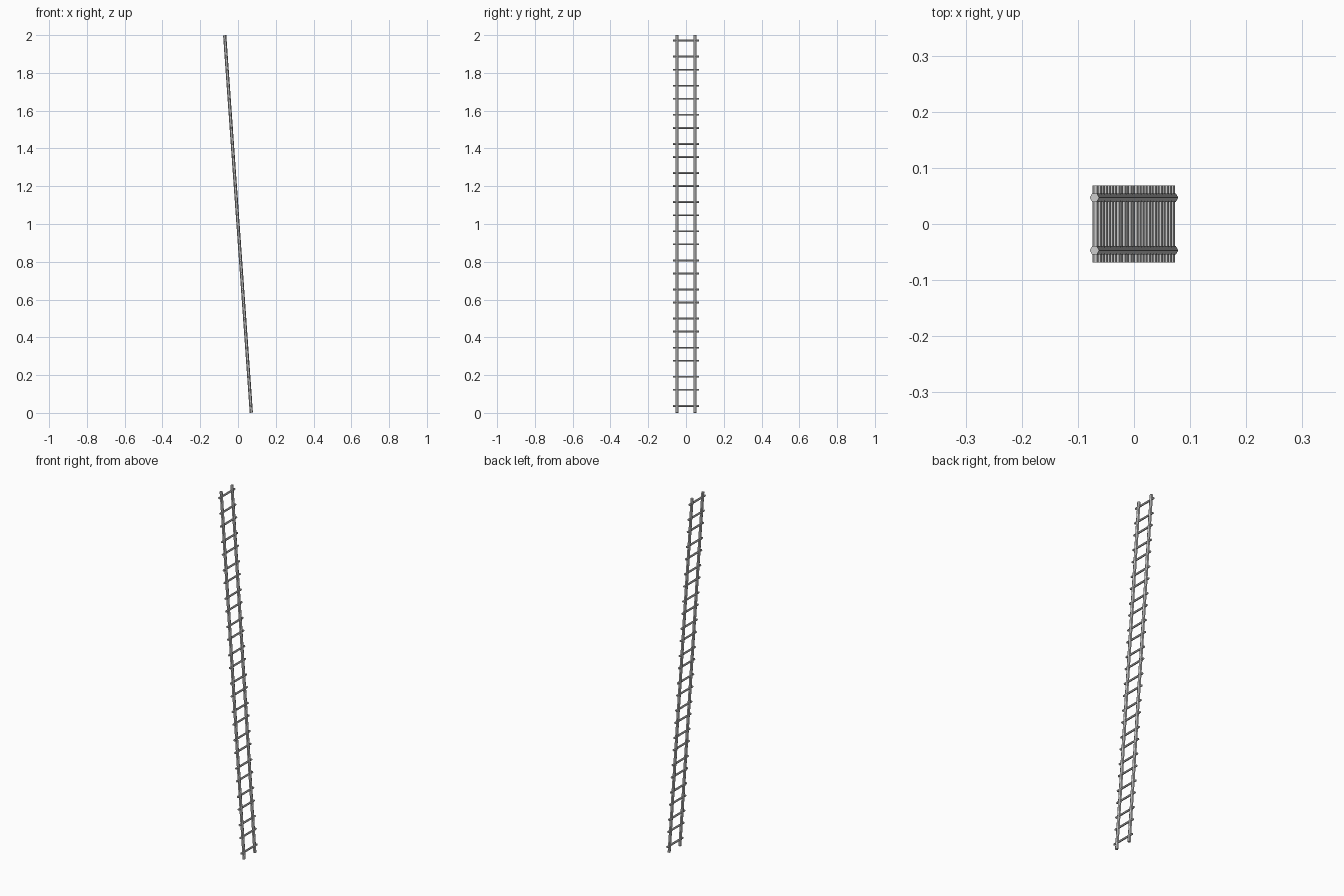
import bpy, bmesh
from math import pi
from mathutils import Matrix, Vector

if "Cube" in bpy.data.objects:
    bpy.data.objects.remove(bpy.data.objects["Cube"])

LEAN = 0.0705      # x offset of the rail axis at each end
RAIL_Y = 0.047


def hex_rod(name, centre, direction, radius, length):
    """Six-sided closed rod along a direction."""
    bm = bmesh.new()
    d = Vector(direction).normalized()
    side = Vector((0, 1, 0)) if abs(d.y) < 0.5 else Vector((0, 0, 1))
    x = side.cross(d).normalized()
    y = d.cross(x)
    # corner of the hexagon lies along local x
    m = Matrix((x, y, d)).transposed().to_4x4()
    m.translation = centre
    bmesh.ops.create_cone(bm, cap_ends=True, segments=6, radius1=radius,
                          radius2=radius, depth=length,
                          matrix=m @ Matrix.Rotation(pi / 2, 4, 'Z'))
    mesh = bpy.data.meshes.new(name)
    bm.to_mesh(mesh)
    bm.free()
    ob = bpy.data.objects.new(name, mesh)
    bpy.context.collection.objects.link(ob)
    return ob


# Two leaning rails
axis = Vector((-2 * LEAN, 0, 2))
for label, s in (("left", -1), ("right", 1)):
    hex_rod("rail_" + label, Vector((0, s * RAIL_Y, 1)), axis,
            0.0085, axis.length - 0.0012)

# Rungs in 13 pairs, alternating long and short gaps
for i in range(13):
    for j, start in enumerate((0.037, 0.122)):
        z = start + i * 0.1541
        hex_rod(f"rung_{2 * i + j + 1:02d}", Vector((LEAN * (1 - z), 0, z)),
                (0, 1, 0), 0.0055, 0.138)
